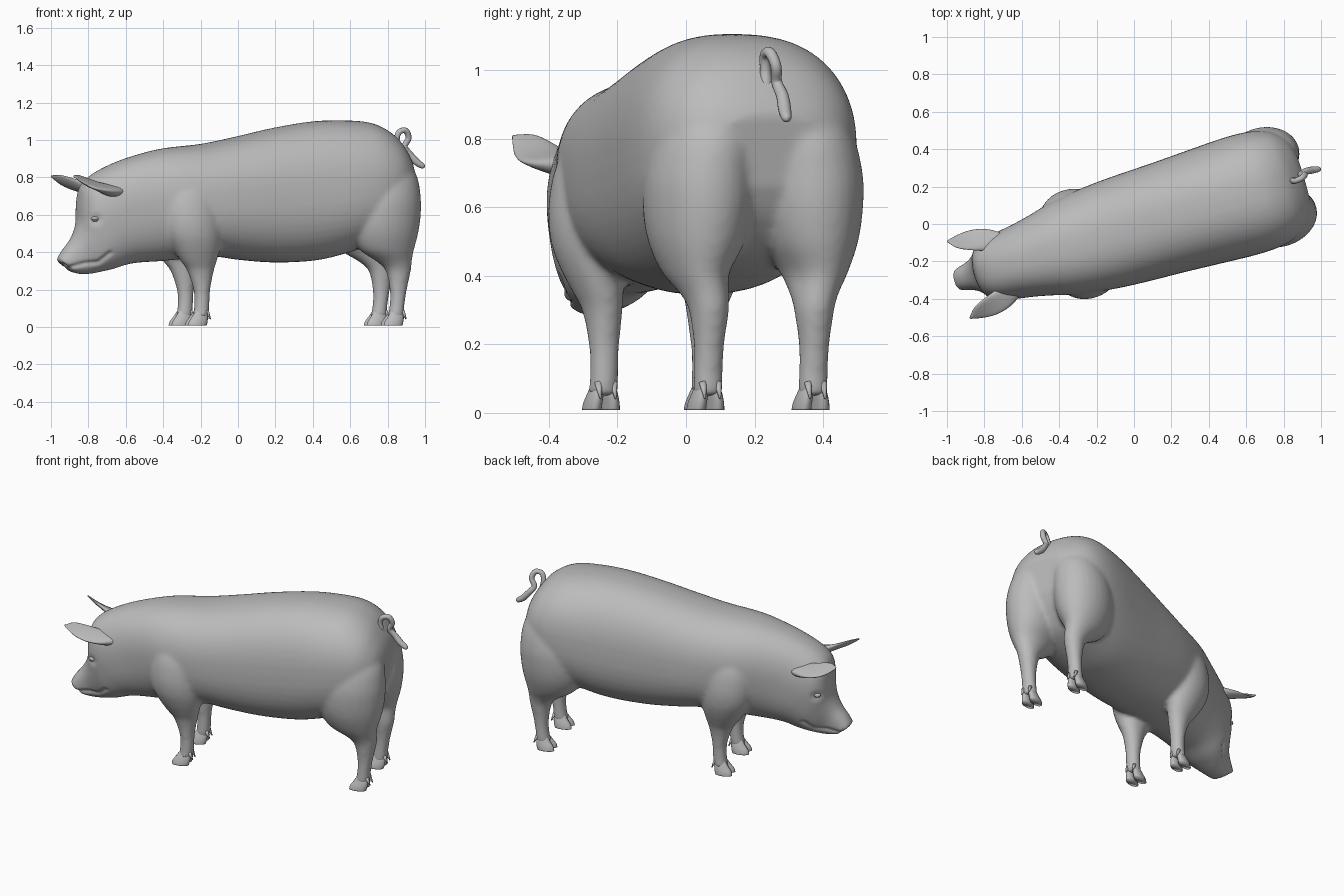
import bpy, bmesh, math
from mathutils import Matrix, Vector

if "Cube" in bpy.data.objects:
    bpy.data.objects.remove(bpy.data.objects["Cube"])

# The animal is built along its own axis, then the whole stance is turned
STANCE = Matrix.Translation((0, -0.02, 0)) @ Matrix.Rotation(math.radians(16.5), 4, "Z")

hide = bpy.data.materials.new("grey_skin")
hide.use_nodes = True
hide.diffuse_color = (0.5, 0.5, 0.5, 1)
hide.node_tree.nodes["Principled BSDF"].inputs["Base Color"].default_value = (0.5, 0.5, 0.5, 1)


def spline(rows, steps):
    """Catmull-Rom interpolation between rows of numbers."""
    rows = [Vector(r) for r in rows]
    out = []
    for i in range(len(rows) - 1):
        a, b, c, d = (rows[min(max(i + k, 0), len(rows) - 1)] for k in (-1, 0, 1, 2))
        for s in range(steps):
            t = s / steps
            out.append(b + (c - a) * t / 2 + (a - b * 2.5 + c * 2 - d / 2) * t ** 2
                       + (b * 3 - a - c * 3 + d) * t ** 3 / 2)
    return out + [rows[-1]]


def loft(bm, rings, sides=28, power=2.0):
    """Skin a list of (centre, half axis, half axis) sections, capped at both ends."""
    loops = []
    for centre, p, q in rings:
        loop = []
        for k in range(sides):
            a = 2 * math.pi * k / sides
            c, s = math.cos(a), math.sin(a)
            c = math.copysign(abs(c) ** (2 / power), c)
            s = math.copysign(abs(s) ** (2 / power), s)
            loop.append(bm.verts.new(centre + p * c + q * s))
        loops.append(loop)
    for low, high in zip(loops, loops[1:]):
        for k in range(sides):
            n = (k + 1) % sides
            bm.faces.new((low[k], low[n], high[n], high[k]))
    bm.faces.new(loops[0])
    bm.faces.new(loops[-1])


def finish(name, bm):
    bmesh.ops.recalc_face_normals(bm, faces=bm.faces)
    mesh = bpy.data.meshes.new(name)
    bm.to_mesh(mesh)
    bm.free()
    mesh.polygons.foreach_set("use_smooth", [True] * len(mesh.polygons))
    mesh.materials.append(hide)
    obj = bpy.data.objects.new(name, mesh)
    bpy.context.collection.objects.link(obj)
    obj.matrix_world = STANCE
    return obj


# Trunk and head sections: top along, top height, bottom along, bottom height, half width
TRUNK = [
    (-1.01, .36, -.93, .295, .065), (-.98, .41, -.88, .283, .07), (-.93, .475, -.82, .285, .09),
    (-.895, .56, -.77, .295, .125), (-.89, .66, -.70, .31, .155), (-.875, .75, -.62, .335, .175),
    (-.82, .81, -.55, .345, .188), (-.72, .865, -.47, .35, .203), (-.6, .91, -.40, .355, .225),
    (-.42, .955, -.3, .365, .262), (-.2, .98, -.12, .375, .287), (0, 1.02, 0, .36, .297),
    (.2, 1.065, .2, .345, .305), (.42, 1.1, .42, .355, .317), (.6, 1.105, .58, .39, .325),
    (.74, 1.09, .7, .43, .32), (.85, 1.03, .79, .48, .295), (.92, .94, .87, .57, .24),
    (.95, .87, .915, .66, .17)]
# Leg sections: height, front, back, sideways centre, half width
HIND = [
    (.95, .70, .86, .12, .08), (.82, .62, .945, .145, .14), (.7, .57, .965, .163, .158),
    (.6, .55, .965, .167, .157), (.5, .57, .95, .172, .137), (.41, .63, .925, .18, .094),
    (.35, .725, .918, .167, .07), (.3, .778, .915, .16, .058), (.2, .80, .893, .16, .045),
    (.12, .80, .88, .16, .043), (.05, .785, .877, .16, .044)]
FORE = [
    (.85, -.42, -.22, .13, .07), (.72, -.46, -.17, .165, .108), (.6, -.465, -.15, .18, .118),
    (.5, -.45, -.145, .182, .112), (.42, -.41, -.155, .178, .092), (.35, -.365, -.17, .167, .071),
    (.3, -.328, -.183, .158, .058), (.2, -.293, -.202, .155, .045),
    (.12, -.288, -.207, .155, .043), (.05, -.30, -.21, .155, .044)]

body_bm = bmesh.new()
rings = []
for tu, tz, bu, bz, w in spline(TRUNK, 4):
    top, low = Vector((tu, 0, tz)), Vector((bu, 0, bz))
    rings.append(((top + low) / 2, Vector((0, w, 0)), (top - low) / 2))
loft(body_bm, rings, 48, 2.4)
for table in (HIND, FORE):
    for side in (-1, 1):
        rings = [(Vector(((a + b) / 2, side * v, z)), Vector(((b - a) / 2, 0, 0)), Vector((0, w, 0)))
                 for z, a, b, v, w in spline(table, 4)]
        loft(body_bm, rings)
body = finish("body", body_bm)

# Fuse trunk, head and legs into one skin
fuse = body.modifiers.new("fuse", "REMESH")
fuse.mode = "VOXEL"
fuse.voxel_size = 0.011
fuse.use_smooth_shade = True
relax = body.modifiers.new("relax", "SMOOTH")
relax.factor = 0.5
relax.iterations = 14
graph = bpy.context.evaluated_depsgraph_get()
skin = bpy.data.meshes.new_from_object(body.evaluated_get(graph))
body.modifiers.clear()
body.data = skin

# Press in the mouth crease, nostrils and eye sockets
mouth = [Vector(p) for p in ((-.95, .32), (-.88, .34), (-.81, .345), (-.755, .395))]
pushes = []
for v in skin.vertices:
    here = Vector((v.co.x, v.co.z))
    depth = 0
    if v.co.x < -.7 and abs(v.co.y) > .025:
        for a, b in zip(mouth, mouth[1:]):
            t = min(max((here - a).dot(b - a) / (b - a).length_squared, 0), 1)
            depth = max(depth, .011 * (1 - (here - a.lerp(b, t)).length / .018))
        spot = Vector((v.co.x, abs(v.co.y), v.co.z))
        depth = max(depth, .02 * (1 - (spot - Vector((-.975, .03, .33))).length / .02))
        depth = max(depth, .01 * (1 - (here - Vector((-.835, .575))).length / .04))
    pushes.append(v.normal * depth)
for v, push in zip(skin.vertices, pushes):
    v.co -= push
skin.polygons.foreach_set("use_smooth", [True] * len(skin.polygons))

# Ears: cupped leaves reaching forward and outward
EAR = [(-.70, .12, .715, .055, .04), (-.775, .16, .728, .066, .028), (-.85, .185, .75, .064, .016),
       (-.92, .2, .774, .044, .01), (-.978, .215, .797, .005, .004)]
for side, word in ((-1, "near"), (1, "far")):
    bm = bmesh.new()
    across = Vector((.45, .8 * side, -.5)).normalized()
    rise = Vector((.25, .4 * side, .86)).normalized()
    loft(bm, [(Vector((u, v * side, z)), across * w, rise * t) for u, v, z, w, t in spline(EAR, 4)], 20)
    for vert in bm.verts:
        off = (vert.co - Vector((-.85, .185 * side, .75))).dot(across)
        vert.co.z += off * off * 3
    finish("ear_" + word, bm)

    # Eye with its lid
    bm = bmesh.new()
    for r, lift in ((.015, 0), (.018, .008)):
        place = Matrix.Translation((-.835, side * .132, .572 + lift)) @ Matrix.Diagonal((1.3, 1, .6, 1))
        bmesh.ops.create_uvsphere(bm, u_segments=16, v_segments=10, radius=r, matrix=place)
    finish("eye_" + word, bm)

# Feet: two toes and two dewclaws each
for label, u, v in (("hind", .835, .16), ("front", -.255, .155)):
    for side, word in ((-1, "near"), (1, "far")):
        bm = bmesh.new()
        for half in (-1, 1):
            y = side * v + half * .023
            toe = [(.008, -.026, .052, .005, .026), (.03, -.02, .052, .003, .025),
                   (.06, -.008, .042, -.002, .021), (.1, .0, .024, -.008, .012)]
            loft(bm, [(Vector((u + du, y + half * out, z)), Vector((a, 0, 0)), Vector((0, w, 0)))
                      for z, du, a, out, w in spline(toe, 3)], 16)
            tilt = Matrix.Translation((u + .038, y, .065)) @ Matrix.Rotation(math.radians(155), 4, "Y")
            bmesh.ops.create_cone(bm, cap_ends=True, segments=10, radius1=.012, radius2=.003,
                                  depth=.05, matrix=tilt)
        finish(f"{label}_foot_{word}", bm)

# Curly tail: one loop, then a drooping tip
TAIL = [(.89, 0, .88, .024), (.89, 0, .95, .02), (.885, 0, 1.0, .016), (.897, -.005, 1.042, .015),
        (.935, 0, 1.05, .016), (.955, .012, 1.01, .016), (.935, .02, .965, .016),
        (.965, .028, .925, .018), (1.0, .025, .885, .019), (1.036, .02, .86, .014), (1.045, .02, .853, .003)]
points = spline(TAIL, 5)
rings = []
for i, p in enumerate(points):
    along = (points[min(i + 1, len(points) - 1)] - points[max(i - 1, 0)]).to_3d().normalized()
    side = (Vector((0, 1, 0)) - along * along.y).normalized()
    rings.append((p.to_3d(), side * p.w, along.cross(side) * p.w))
bm = bmesh.new()
loft(bm, rings, 14)
finish("tail", bm)
